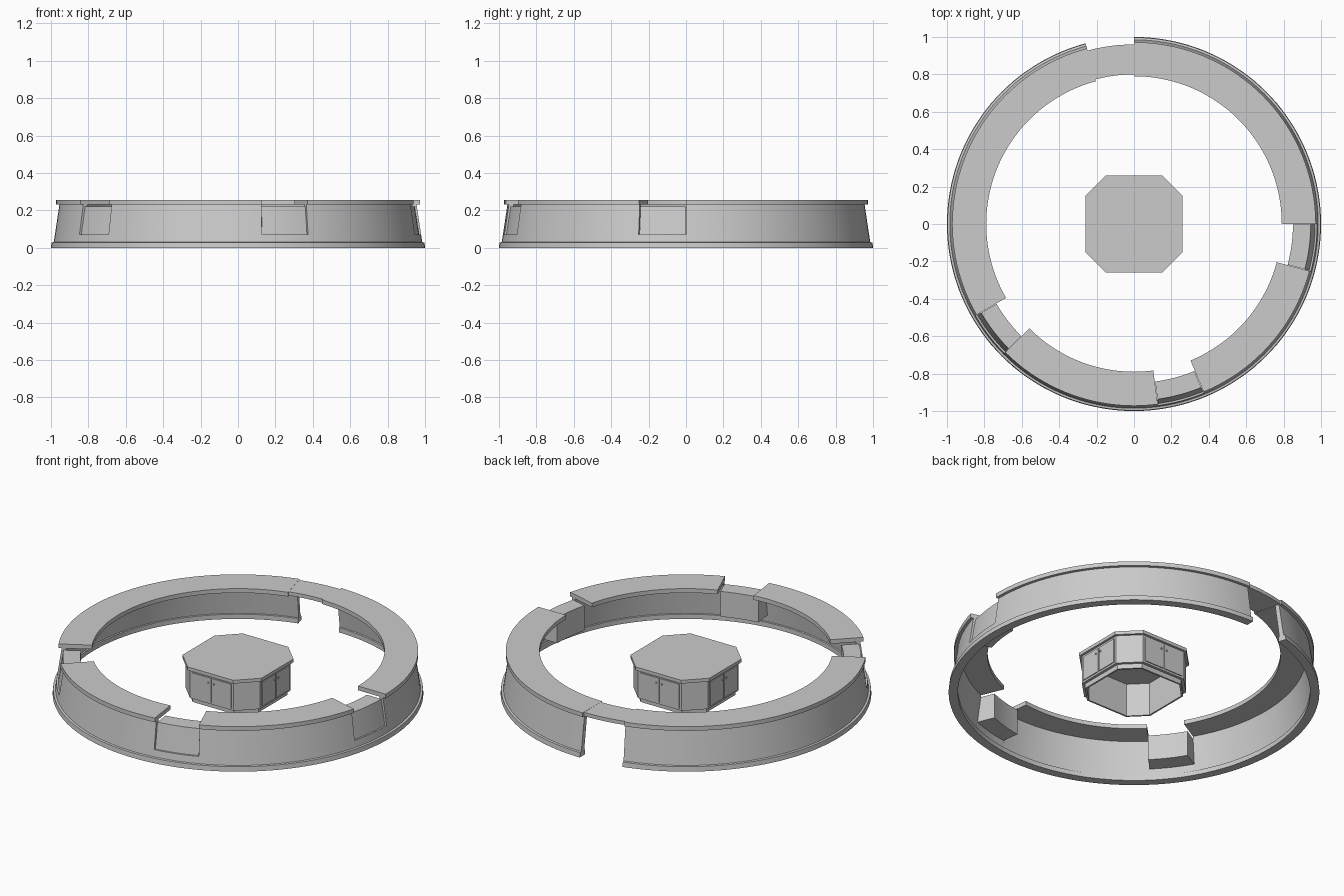
import bpy, bmesh, math
from mathutils import Matrix, Vector

if "Cube" in bpy.data.objects:
    bpy.data.objects.remove(bpy.data.objects["Cube"])


def finish(name, bm, smooth=False):
    bmesh.ops.recalc_face_normals(bm, faces=bm.faces)
    me = bpy.data.meshes.new(name)
    bm.to_mesh(me)
    bm.free()
    ob = bpy.data.objects.new(name, me)
    bpy.context.collection.objects.link(ob)
    if smooth:
        bpy.ops.object.select_all(action='DESELECT')
        ob.select_set(True)
        bpy.context.view_layer.objects.active = ob
        bpy.ops.object.shade_smooth_by_angle(angle=math.radians(30))
    return ob


def bridge(bm, a, b):
    for i in range(len(a)):
        j = (i + 1) % len(a)
        bm.faces.new((a[i], a[j], b[j], b[i]))


def arc(name, profile, start, end, step=2.5):
    """Sweep a closed (radius, z) profile round the z axis."""
    bm = bmesh.new()
    n = max(1, round((end - start) / step))
    rings = []
    for k in range(n + 1):
        a = math.radians(start + (end - start) * k / n)
        rings.append([bm.verts.new((r * math.cos(a), r * math.sin(a), z)) for r, z in profile])
    for p, q in zip(rings, rings[1:]):
        bridge(bm, p, q)
    bm.faces.new(rings[0])
    bm.faces.new(rings[-1])
    return finish(name, bm, True)


HALF, CUT = 0.26, 0.15


def octagon(bm, inset, z):
    h, c = HALF - inset, CUT - inset * math.tan(math.radians(22.5))
    pts = [(h, -c), (h, c), (c, h), (-c, h), (-h, c), (-h, -c), (-c, -h), (c, -h)]
    return [bm.verts.new((x, y, z)) for x, y in pts]


def box(name, size, loc, angle):
    bm = bmesh.new()
    bmesh.ops.create_cube(bm, size=1)
    bmesh.ops.scale(bm, vec=size, verts=bm.verts)
    bmesh.ops.translate(bm, vec=loc, verts=bm.verts)
    bmesh.ops.rotate(bm, cent=(0, 0, 0), matrix=Matrix.Rotation(angle, 3, 'Z'), verts=bm.verts)
    return finish(name, bm)


# Round counter: sloped wall with skirting, and a worktop on each section
wall = [(0.95, 0), (1.0, 0), (0.997, 0.028), (0.985, 0.03), (0.955, 0.23),
        (0.93, 0.23), (0.957, 0.03), (0.95, 0.028)]
low_wall = [(0.95, 0), (1.0, 0), (0.997, 0.028), (0.985, 0.03), (0.979, 0.07),
            (0.952, 0.07), (0.957, 0.03), (0.95, 0.028)]
worktop = [(0.79, 0.23), (0.972, 0.23), (0.972, 0.255), (0.79, 0.255)]
for i, (s, e) in enumerate([(0, 90), (105, 210), (225, 277.5), (292.5, 345)]):
    arc(f"counter_wall_{i}", wall, s, e)
    arc(f"counter_top_{i}", worktop, s, e)

# Lowered service boxes set into the wall
shelf_box = [(0.85, 0.07), (0.969, 0.07), (0.945, 0.22), (0.85, 0.22)]
for i, s in enumerate([210, 277.5, 345]):
    arc(f"low_wall_{i}", low_wall, s, s + 15)
    arc(f"service_box_{i}", shelf_box, s + 0.15, s + 14.85, 2.45)

# Lift-up flap over the doorway
arc("entry_flap", [(0.8, 0.232), (0.96, 0.232), (0.96, 0.254), (0.8, 0.254)], 90, 105)

# Central cabinet: hollow body with a recessed plinth
bm = bmesh.new()
rings = [octagon(bm, d, z) for d, z in
         [(0.03, 0), (0.03, 0.028), (0.014, 0.028), (0.014, 0.197), (0.04, 0.197), (0.04, 0)]]
for k in range(len(rings)):
    bridge(bm, rings[k], rings[(k + 1) % len(rings)])
finish("cabinet_body", bm)

# Cabinet top
bm = bmesh.new()
lo, hi = octagon(bm, 0, 0.197), octagon(bm, 0, 0.217)
bridge(bm, lo, hi)
bm.faces.new(lo)
bm.faces.new(hi)
finish("cabinet_top", bm)

# Pairs of doors with knobs on the four wide sides
for k in range(4):
    ang = k * math.pi / 2
    for s in (-1, 1):
        box(f"cabinet_door_{k}_{s}", (0.006, 0.125, 0.145), (0.248, s * 0.066, 0.112), ang)
        bm = bmesh.new()
        bmesh.ops.create_uvsphere(bm, u_segments=12, v_segments=8, radius=0.005)
        bmesh.ops.translate(bm, verts=bm.verts,
                            vec=Matrix.Rotation(ang, 3, 'Z') @ Vector((0.253, s * 0.018, 0.155)))
        finish(f"door_knob_{k}_{s}", bm, True)
